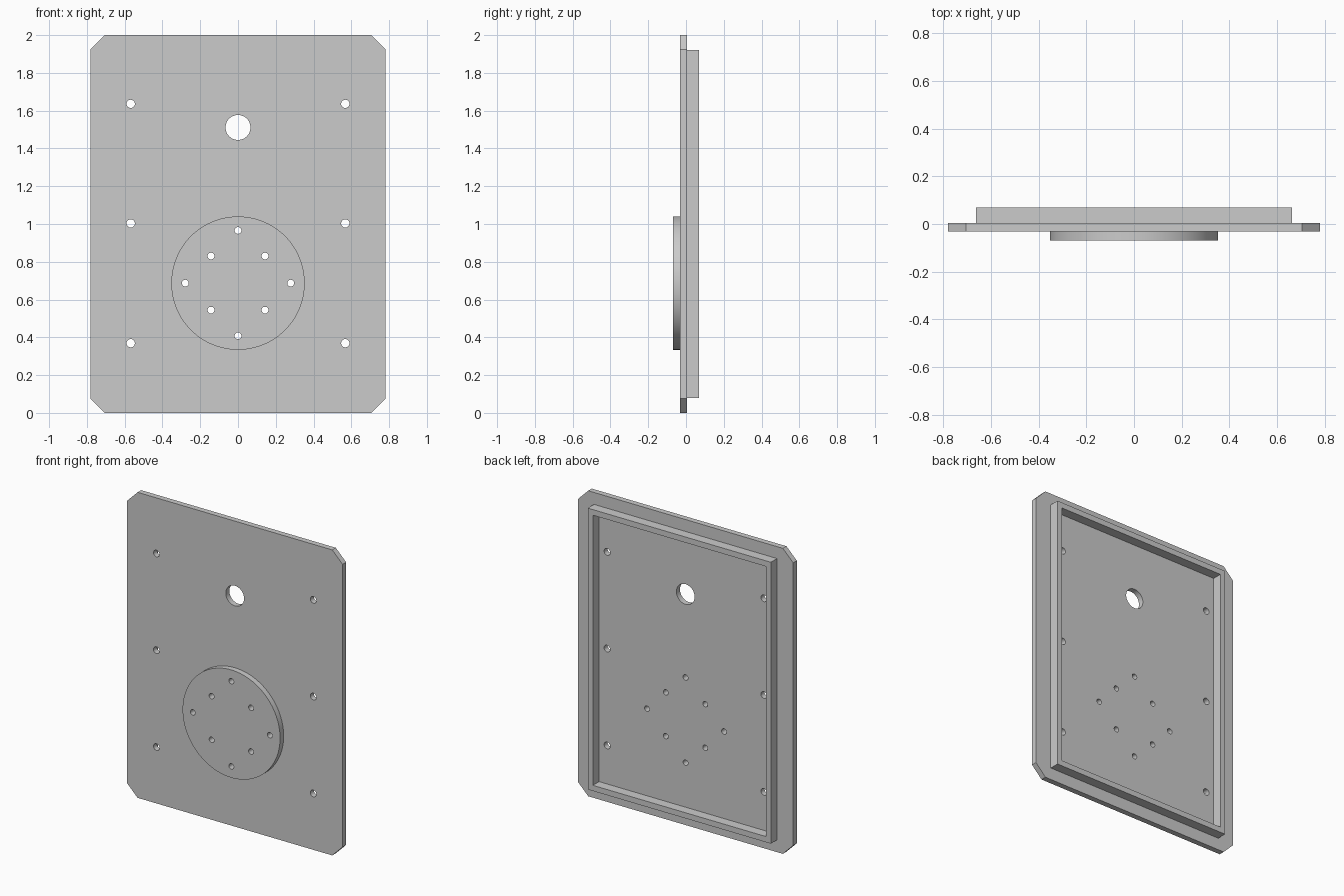
import bpy, bmesh
from math import sin, cos, tau, radians

if "Cube" in bpy.data.objects:
    bpy.data.objects.remove(bpy.data.objects["Cube"])

Y_FRONT, Y_PLATE, Y_FLOOR, Y_BACK = -0.069, -0.032, 0.005, 0.069
MID = -0.014  # parts overlap inside the plate before being joined


def prism(name, outline, y0, y1):
    """Extrude an (x, z) outline along y."""
    bm = bmesh.new()
    face = bm.faces.new([bm.verts.new((x, y0, z)) for x, z in outline])
    ext = bmesh.ops.extrude_face_region(bm, geom=[face], use_keep_orig=True)
    verts = [g for g in ext["geom"] if isinstance(g, bmesh.types.BMVert)]
    bmesh.ops.translate(bm, verts=verts, vec=(0, y1 - y0, 0))
    bmesh.ops.recalc_face_normals(bm, faces=bm.faces)
    me = bpy.data.meshes.new(name)
    bm.to_mesh(me)
    bm.free()
    ob = bpy.data.objects.new(name, me)
    bpy.context.collection.objects.link(ob)
    return ob


def circle(cx, cz, r, n):
    return [(cx + r * cos(tau * i / n), cz + r * sin(tau * i / n)) for i in range(n)]


def rect(w, z0, z1):
    return [(-w, z0), (w, z0), (w, z1), (-w, z1)]


def combine(target, other, operation):
    mod = target.modifiers.new(operation.title(), 'BOOLEAN')
    mod.operation, mod.solver, mod.object = operation, 'EXACT', other
    bpy.context.view_layer.objects.active = target
    bpy.ops.object.modifier_apply(modifier=mod.name)
    bpy.data.objects.remove(other, do_unlink=True)


# Plate with clipped corners
w, h, c = 0.78, 2.0, 0.075
plate = prism("cover_plate", [(-w + c, 0), (w - c, 0), (w, c), (w, h - c),
                              (w - c, h), (-w + c, h), (-w, h - c), (-w, c)],
              Y_PLATE, Y_FLOOR)

# Round boss on the front
combine(plate, prism("round_boss", circle(0, 0.687, 0.353, 96), Y_FRONT, MID), 'UNION')

# Raised rim on the back: solid block, then hollowed down to the plate
rw, z0, z1, t = 0.663, 0.08, 1.922, 0.037
combine(plate, prism("rim", rect(rw, z0, z1), MID, Y_BACK), 'UNION')
combine(plate, prism("pocket", rect(rw - t, z0 + t, z1 - t), Y_FLOOR, 0.2), 'DIFFERENCE')

# Through holes: large opening, side screw holes, boss bolt pattern
holes = [(0, 1.511, 0.066, 48)]
holes += [(s * 0.568, z, 0.022, 24) for s in (-1, 1) for z in (0.369, 1.003, 1.636)]
holes += [(dx, 0.687 + dz, 0.018, 24) for dx, dz in
          [(0.279, 0), (-0.279, 0), (0, 0.279), (0, -0.279)]
          + [(sx * 0.143, sz * 0.143) for sx in (-1, 1) for sz in (-1, 1)]]
for x, z, r, n in holes:
    combine(plate, prism("hole", circle(x, z, r, n), -0.2, 0.2), 'DIFFERENCE')

# Smooth round walls, crisp edges
plate.select_set(True)
bpy.context.view_layer.objects.active = plate
bpy.ops.object.shade_smooth_by_angle(angle=radians(30))
